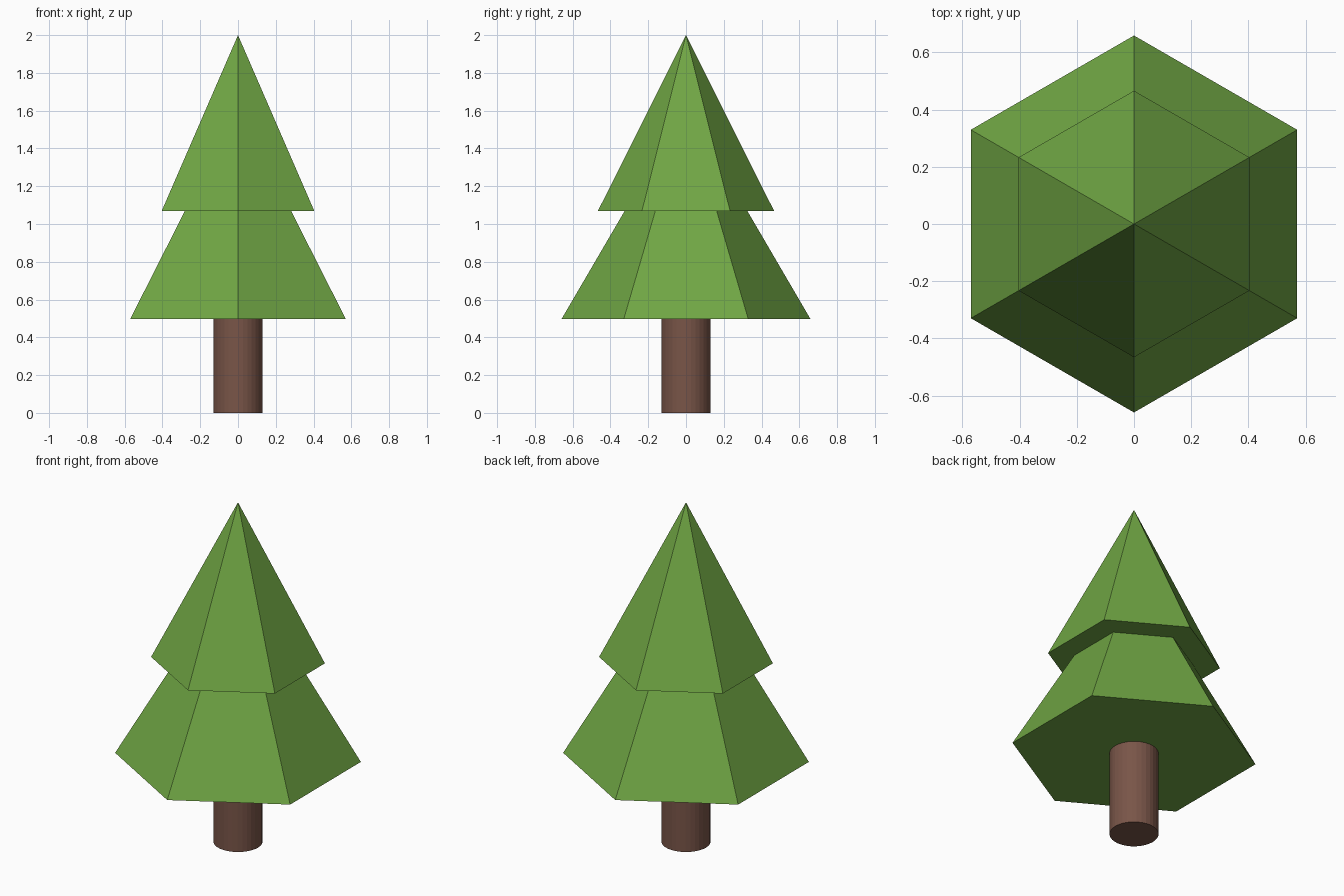
import bpy, bmesh, math
from mathutils import Vector

if "Cube" in bpy.data.objects:
    bpy.data.objects.remove(bpy.data.objects["Cube"])


def material(name, rgb):
    def lin(c):
        c /= 255
        return c / 12.92 if c <= 0.04045 else ((c + 0.055) / 1.055) ** 2.4
    m = bpy.data.materials.new(name)
    m.diffuse_color = (*[lin(c) for c in rgb], 1)
    m.use_nodes = True
    m.node_tree.nodes["Principled BSDF"].inputs["Base Color"].default_value = m.diffuse_color
    return m


def finish(name, bm, mat):
    bmesh.ops.recalc_face_normals(bm, faces=bm.faces)
    me = bpy.data.meshes.new(name)
    bm.to_mesh(me)
    bm.free()
    me.materials.append(mat)
    ob = bpy.data.objects.new(name, me)
    bpy.context.collection.objects.link(ob)
    return ob


def ring(bm, sides, radius, z):
    # first corner points along +y
    return [bm.verts.new((radius * math.sin(2 * math.pi * i / sides),
                          radius * math.cos(2 * math.pi * i / sides), z))
            for i in range(sides)]


def cone(name, sides, radius, z0, z1, mat):
    bm = bmesh.new()
    base = ring(bm, sides, radius, z0)
    tip = bm.verts.new((0, 0, z1))
    bm.faces.new(base)
    for i in range(sides):
        bm.faces.new((base[i], base[(i + 1) % sides], tip))
    return finish(name, bm, mat)


def cylinder(name, sides, radius, z0, z1, mat):
    bm = bmesh.new()
    base = bm.faces.new(ring(bm, sides, radius, z0))
    top = bmesh.ops.extrude_face_region(bm, geom=[base], use_keep_orig=True)["geom"]
    bmesh.ops.translate(bm, vec=Vector((0, 0, z1 - z0)),
                        verts=[v for v in top if isinstance(v, bmesh.types.BMVert)])
    return finish(name, bm, mat)


green = material("leaf green", (112, 166, 68))
brown = material("bark brown", (121, 85, 72))

# Round trunk, then two six-sided foliage tiers
cylinder("trunk", 32, 0.131, 0.0, 0.5, brown)
cone("lower_foliage", 6, 0.659, 0.497, 1.625, green)
cone("upper_foliage", 6, 0.466, 1.07, 2.0, green)
